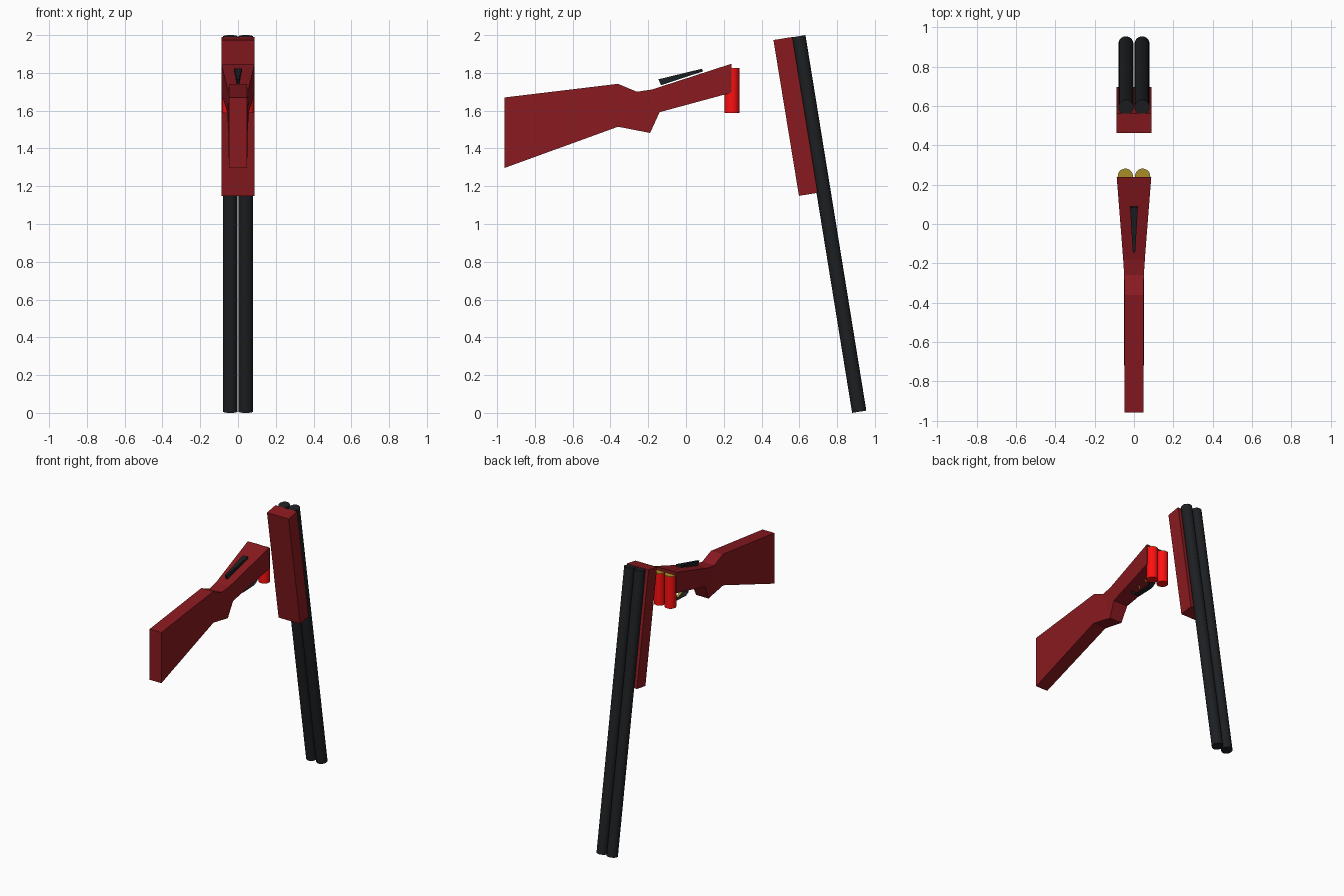
import bpy, bmesh, math
from mathutils import Vector

if "Cube" in bpy.data.objects:
    bpy.data.objects.remove(bpy.data.objects["Cube"])


def material(name, rgb):
    m = bpy.data.materials.new(name)
    m.diffuse_color = (*rgb, 1)
    m.use_nodes = True
    m.node_tree.nodes["Principled BSDF"].inputs["Base Color"].default_value = m.diffuse_color
    return m


WOOD = material("wood", (0.25, 0.01, 0.014))
STEEL = material("steel", (0.012, 0.014, 0.016))
RED = material("red", (1.0, 0.005, 0.005))
BRASS = material("brass", (0.4, 0.27, 0.02))


def mesh_object(name, verts, faces, mat, closed=True):
    me = bpy.data.meshes.new(name)
    me.from_pydata(verts, [], faces)
    if closed:
        bm = bmesh.new()
        bm.from_mesh(me)
        bmesh.ops.recalc_face_normals(bm, faces=bm.faces)
        bm.to_mesh(me)
        bm.free()
    ob = bpy.data.objects.new(name, me)
    bpy.context.collection.objects.link(ob)
    me.materials.append(mat)
    return ob


def loft(name, stations, mat):
    """Box sections: (top y, top z, bottom y, bottom z, half width top, half width bottom)."""
    verts, faces = [], []
    for ty, tz, by, bz, wt, wb in stations:
        verts += [(-wt, ty, tz), (wt, ty, tz), (wb, by, bz), (-wb, by, bz)]
    n = len(stations)
    for s in range(n - 1):
        a = 4 * s
        faces += [(a + i, a + (i + 1) % 4, a + 4 + (i + 1) % 4, a + 4 + i) for i in range(4)]
    faces += [(0, 1, 2, 3), tuple(4 * n - 4 + i for i in range(4))]
    return mesh_object(name, verts, faces, mat)


def rod(name, p, q, r, mat):
    p, q = Vector(p), Vector(q)
    bpy.ops.mesh.primitive_cylinder_add(vertices=32, radius=r, depth=(q - p).length,
                                        location=(p + q) / 2)
    ob = bpy.context.object
    ob.name = name
    ob.rotation_euler = (q - p).to_track_quat('Z', 'Y').to_euler()
    ob.data.materials.append(mat)
    bpy.ops.object.shade_smooth_by_angle(angle=math.radians(40))
    return ob


def ribbon(name, path, w, mat):
    verts = [(x, y, z) for y, z in path for x in (-w, w)]
    faces = [(2 * i, 2 * i + 1, 2 * i + 3, 2 * i + 2) for i in range(len(path) - 1)]
    return mesh_object(name, verts, faces, mat, closed=False)


# stock with grip, widening to the receiver
loft("stock", [
    (-0.96, 1.67, -0.96, 1.297, 0.048, 0.048),
    (-0.36, 1.742, -0.36, 1.515, 0.048, 0.052),
    (-0.26, 1.70, -0.19, 1.482, 0.05, 0.05),
    (-0.18, 1.712, -0.14, 1.592, 0.055, 0.058),
    (0.24, 1.848, 0.24, 1.695, 0.088, 0.088)], WOOD)

# top lever
loft("top_lever", [
    (-0.146, 1.766, -0.132, 1.735, 0.006, 0.006),
    (0.085, 1.822, 0.09, 1.808, 0.02, 0.02)], STEEL)

# fore-end block under the barrels
loft("fore_end", [
    (0.463, 1.974, 0.563, 1.99, 0.088, 0.088),
    (0.598, 1.149, 0.697, 1.165, 0.088, 0.088)], WOOD)

# paired barrels and cartridges
for side, x in (("left", -0.041), ("right", 0.041)):
    rod("barrel_" + side, (x, 0.595, 1.994), (x, 0.917, 0.006), 0.038, STEEL)
    rod("cartridge_" + side, (x * 1.07, 0.243, 1.588), (x * 1.07, 0.243, 1.822), 0.039, RED)
    rod("cartridge_cap_" + side, (x * 1.07, 0.243, 1.821), (x * 1.07, 0.243, 1.826), 0.039, BRASS)

# triggers and guard: thin strips
for name, y, z in (("rear_trigger", 0.05, 1.65), ("front_trigger", 0.115, 1.67)):
    ribbon(name, [(y, z), (y + 0.008, z - 0.025), (y + 0.022, z - 0.045), (y + 0.05, z - 0.058)],
           0.01, BRASS)
ribbon("trigger_guard", [(-0.01, 1.63), (0.005, 1.595), (0.03, 1.58), (0.16, 1.585),
                         (0.195, 1.605), (0.205, 1.685)], 0.022, STEEL)
